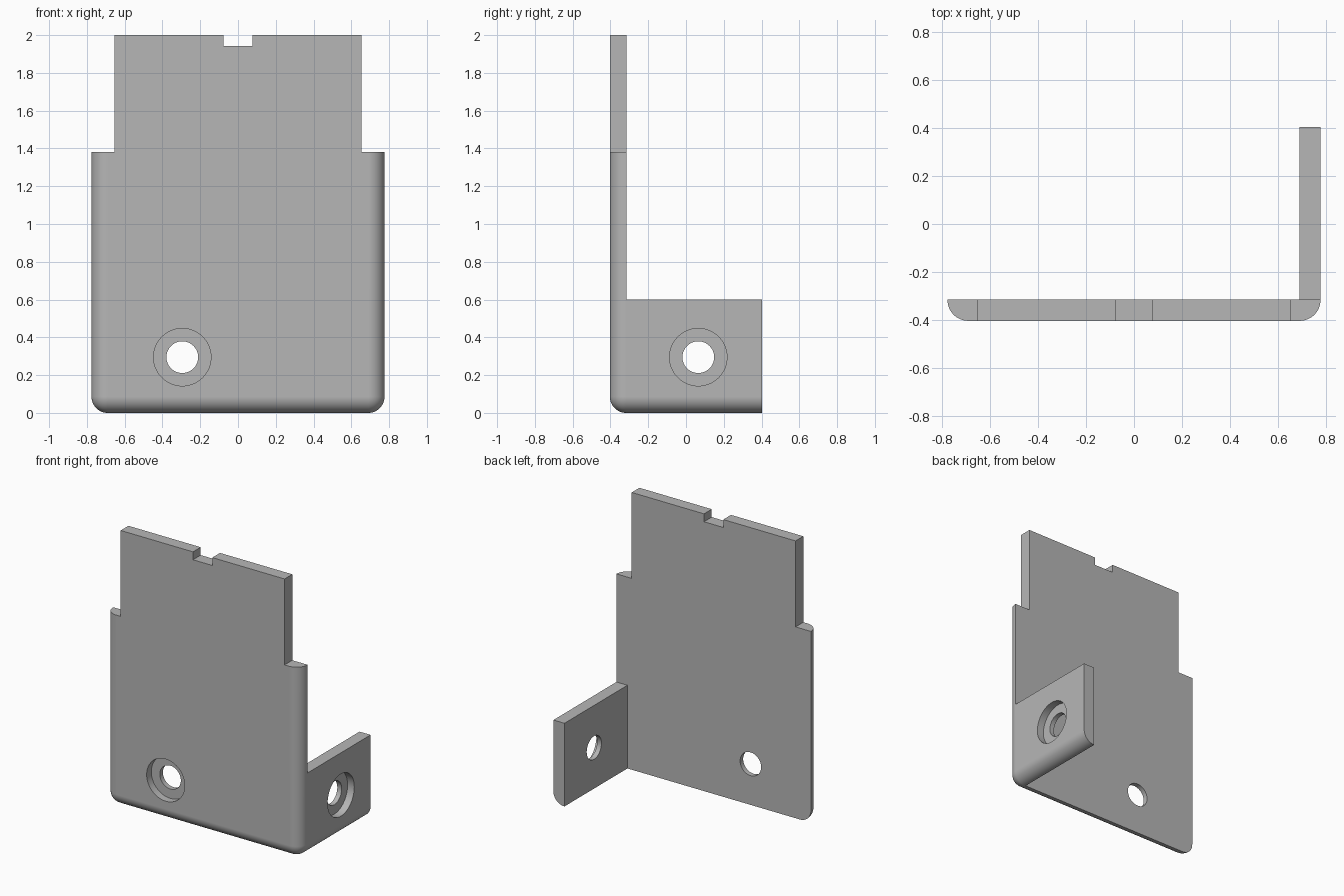
import bpy, bmesh
from math import radians
from mathutils import Matrix

if "Cube" in bpy.data.objects:
    bpy.data.objects.remove(bpy.data.objects["Cube"])

W, D, T, R = 0.776, 0.403, 0.088, 0.086   # half width, half depth, thickness, edge radius
INNER_Y, INNER_X = -D + T, W - T

grey = bpy.data.materials.new("plain_grey")
grey.use_nodes = True
colour = (0.47, 0.47, 0.47, 1)
grey.diffuse_color = colour
grey.node_tree.nodes["Principled BSDF"].inputs["Base Color"].default_value = colour


def to_object(name, bm):
    mesh = bpy.data.meshes.new(name)
    bm.to_mesh(mesh)
    bm.free()
    obj = bpy.data.objects.new(name, mesh)
    bpy.context.collection.objects.link(obj)
    mesh.materials.append(grey)
    return obj


def box(lo, hi):
    bm = bmesh.new()
    bmesh.ops.create_cube(bm, size=1)
    for v in bm.verts:
        for i in range(3):
            v.co[i] = lo[i] if v.co[i] < 0 else hi[i]
    return bm


def cut(name, bm):
    cutter = to_object(name, bm)
    cutter.hide_render = True
    mod = bracket.modifiers.new(name, "BOOLEAN")
    mod.operation = "DIFFERENCE"
    mod.solver = "EXACT"
    mod.object = cutter
    bpy.ops.object.modifier_apply(modifier=name)
    bpy.data.objects.remove(cutter)


def drill(name, centre, rotation, radius, depth):
    # Cylinder centred on the outer surface, reaching depth into the wall
    bm = bmesh.new()
    bmesh.ops.create_cone(bm, cap_ends=True, segments=64, radius1=radius,
                          radius2=radius, depth=2 * depth,
                          matrix=Matrix.Translation(centre) @ rotation)
    cut(name, bm)


# Solid block with the outer front, side and bottom edges rounded
bm = box((-W, -D, 0), (W, D, 2))
rounded = []
for e in bm.edges:
    mid = (e.verts[0].co + e.verts[1].co) / 2
    front, side, bottom = mid.y < -D + 0.01, abs(mid.x) > W - 0.01, mid.z < 0.01
    if front + side + bottom == 2:
        rounded.append(e)
bmesh.ops.bevel(bm, geom=rounded, offset=R, segments=12, profile=0.5,
                affect="EDGES", clamp_overlap=True)
bracket = to_object("corner_bracket", bm)
bpy.context.view_layer.objects.active = bracket
bracket.select_set(True)

# Hollow out the block, leaving the front plate and the side tab
cut("inside", box((-1, INNER_Y, -1), (INNER_X, 1, 3)))
cut("above_tab", box((INNER_X - 0.1, INNER_Y, 0.6), (1, 1, 3)))

# Narrow upper plate and its top notch
for s in (-1, 1):
    xs = sorted((s * 0.654, s * 1.2))
    cut("shoulder", box((xs[0], -1, 1.38), (xs[1], 1, 3)))
cut("notch", box((-0.077, -1, 1.943), (0.077, 1, 3)))

# Counterbored screw holes, one in the plate and one in the tab
holes = (((-0.295, -D, 0.295), Matrix.Rotation(radians(90), 4, "X")),
         ((W, 0.065, 0.295), Matrix.Rotation(radians(90), 4, "Y")))
for centre, rotation in holes:
    drill("screw_hole", centre, rotation, 0.084, 0.2)
    drill("counterbore", centre, rotation, 0.152, 0.053)

bpy.ops.object.shade_smooth_by_angle(angle=radians(30))
weighted = bracket.modifiers.new("weighted_normals", "WEIGHTED_NORMAL")
weighted.keep_sharp = True
